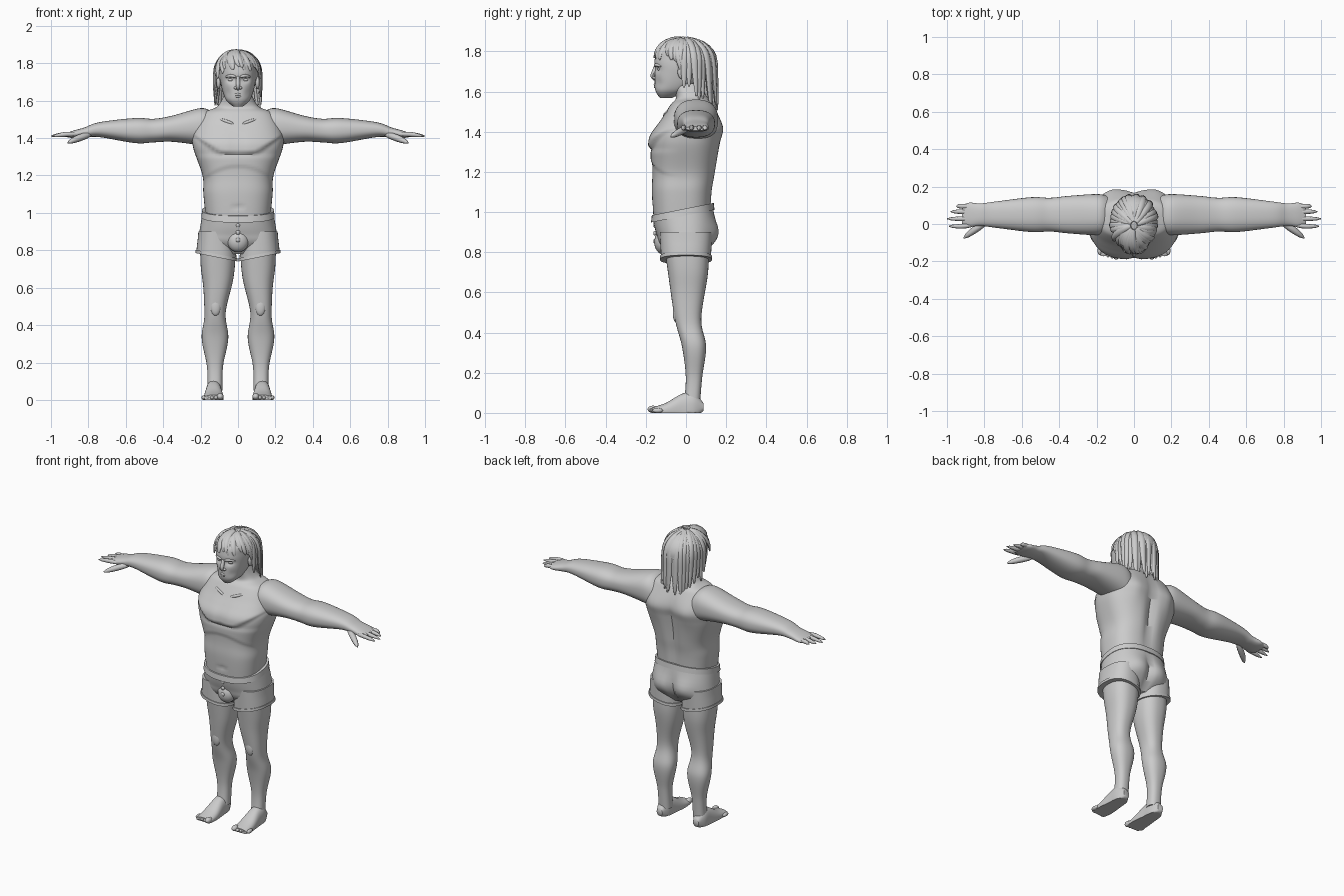
import bpy, bmesh, random
from math import sin, cos, pi, exp, radians, copysign
from mathutils import Vector, Matrix

random.seed(4)
cube = bpy.data.objects.get("Cube")
if cube:
    bpy.data.objects.remove(cube, do_unlink=True)

GREY = (.6, .6, .6, 1)
mat = bpy.data.materials.new("matte_grey")
mat.use_nodes = True
mat.diffuse_color = GREY
bsdf = mat.node_tree.nodes["Principled BSDF"]
bsdf.inputs["Base Color"].default_value = GREY
bsdf.inputs["Roughness"].default_value = .8


def finish(name, bm, mirror=False):
    bmesh.ops.recalc_face_normals(bm, faces=bm.faces)
    mesh = bpy.data.meshes.new(name)
    bm.to_mesh(mesh)
    bm.free()
    mesh.materials.append(mat)
    obj = bpy.data.objects.new(name, mesh)
    bpy.context.collection.objects.link(obj)
    bpy.ops.object.select_all(action='DESELECT')
    obj.select_set(True)
    bpy.context.view_layer.objects.active = obj
    bpy.ops.object.shade_smooth_by_angle(angle=radians(45))
    if mirror:
        obj.modifiers.new("mirror", 'MIRROR').use_mirror_merge = False


def resample(rows, steps):
    """Smooth curve through rows of values."""
    out = []
    last = len(rows) - 1
    for i in range(last):
        before, start, end, after = (Vector(rows[min(max(i + k, 0), last)]) for k in (-1, 0, 1, 2))
        leave, arrive = (end - before) / 2, (after - start) / 2
        for s in range(steps):
            t = s / steps
            blend = ramp(t)
            out.append(start * (1 - blend) + end * blend
                       + leave * t * (1 - t) ** 2 - arrive * t * t * (1 - t))
    return out + [Vector(rows[last])]


def skin(bm, rings):
    loops = [[bm.verts.new(p) for p in ring] for ring in rings]
    for a, b in zip(loops, loops[1:]):
        for i in range(len(a)):
            bm.faces.new((a[i - 1], a[i], b[i], b[i - 1]))
    bm.faces.new(loops[0])
    bm.faces.new(loops[-1])


def loft(name, axis, rows, fixed=0, shape=None, mirror=False, sides=48, steps=6, power=2.4):
    """Rows hold the place on the axis, two half sizes and the moving centre."""
    bm = bmesh.new()
    rings = []
    for t, wide, deep, centre in resample(rows, steps):
        ring = []
        for k in range(sides):
            u = 2 * pi * k / sides
            p = fixed + wide * copysign(abs(cos(u)) ** (2 / power), cos(u))
            q = centre + deep * copysign(abs(sin(u)) ** (2 / power), sin(u))
            v = Vector({'x': (t, p, q), 'y': (p, t, q), 'z': (p, q, t)}[axis])
            if shape:
                shape(v)
            ring.append(v)
        rings.append(ring)
    skin(bm, rings)
    finish(name, bm, mirror)


def tube(bm, points, radius, facing, flat=1, sides=8):
    """Tapered tube; facing(point) gives the direction of its thin side."""
    pts = resample(points, 3)
    last = len(pts) - 1
    rings = []
    for i, p in enumerate(pts):
        tangent = (pts[min(i + 1, last)] - pts[max(i - 1, 0)]).normalized()
        side = tangent.cross(facing(p)).normalized()
        up = side.cross(tangent) * flat
        r = radius * sin(pi * (.13 + .85 * i / last)) ** .6
        rings.append([p + r * (side * cos(2 * pi * k / sides) + up * sin(2 * pi * k / sides))
                      for k in range(sides)])
    skin(bm, rings)


def ball(bm, centre, size):
    bmesh.ops.create_uvsphere(bm, u_segments=20, v_segments=12, radius=1,
                              matrix=Matrix.Translation(centre) @ Matrix.Diagonal((*size, 1)))


def ramp(t):
    t = min(max(t, 0), 1)
    return t * t * (3 - 2 * t)


def bump(dx, dz):
    return exp(-dx * dx - dz * dz)


def upward(p):
    return Vector((0, 0, 1))


def forward(p):
    return Vector((0, -1, 0))


# Torso with chest, rib line, navel, spine groove and shoulder blades
def torso_shape(v):
    x, z = abs(v.x), v.z
    if v.y < 0:
        chest_edge = 1.31 + .7 * max(0, x - .1)
        chest = ramp((z - chest_edge) / .02) * ramp((1.48 - z) / .12)
        v.y -= .018 * chest * (1 - bump(x / .015, 0) / 2)
        v.y -= .006 * ramp((z - 1.24 + 2 * x * x) / .02) * ramp((1.32 - z) / .03)
        v.y += .01 * bump(x / .012, (z - 1.03) / .012)
    else:
        v.y -= .025 * bump(x / .03, (z - 1.28) / .2)
        v.y += .012 * bump((x - .12) / .05, (z - 1.4) / .08)


loft("torso", 'z', [
    (.95, .17, .14, -.02), (1.1, .185, .15, -.02), (1.2, .19, .157, -.01),
    (1.35, .24, .17, 0), (1.43, .24, .16, .02), (1.53, .19, .11, .03),
    (1.57, .11, .08, .03), (1.64, .07, .07, 0)],
    shape=torso_shape, sides=64, steps=14, power=2.6)

bm = bmesh.new()
tube(bm, [(.025, -.11, 1.475), (.065, -.1, 1.49), (.11, -.08, 1.505)], .009, upward)
finish("collarbones", bm, True)

# Arms and hands
ARM_Y = .05
loft("arms", 'x', [
    (.14, .1, .1, 1.44), (.2, .11, .1, 1.46), (.35, .1, .07, 1.45), (.45, .09, .063, 1.44),
    (.55, .093, .067, 1.44), (.74, .07, .04, 1.445), (.82, .06, .027, 1.43),
    (.88, .064, .02, 1.42), (.92, .05, .01, 1.416)], fixed=ARM_Y, mirror=True)
bm = bmesh.new()
for y, tip in ((.095, .95), (.066, .98), (.028, 1), (-.012, .99)):
    knuckle = ARM_Y + (y - ARM_Y) * .9
    tube(bm, [(.86, knuckle, 1.42), (.92, y, 1.42), (tip, y, 1.41)], .013, upward)
tube(bm, [(.79, .01, 1.42), (.85, -.03, 1.4), (.91, -.075, 1.375)], .019, upward)
finish("fingers", bm, True)


# Legs, kneecaps, feet and toes
def spread_shin(v):
    v.x += .015 * ramp((.65 - v.z) / .2)


loft("legs", 'z', [
    (.85, .094, .11, 0), (.7, .09, .1, .01), (.47, .057, .066, .01),
    (.33, .071, .06, .04), (.18, .043, .041, .04), (.05, .04, .04, .03)],
    fixed=.108, shape=spread_shin, mirror=True, steps=8)
bm = bmesh.new()
ball(bm, (.12, -.05, .5), (.028, .016, .05))
finish("kneecaps", bm, True)


def flat_sole(v):
    v.z = max(v.z, 0)


loft("feet", 'y', [
    (.086, .02, .02, .03), (.04, .04, .07, .03), (-.02, .045, .075, .02),
    (-.1, .053, .04, .01), (-.17, .05, .016, .01)], fixed=.13, shape=flat_sole, mirror=True)
bm = bmesh.new()
for toe in range(5):
    r = .012 if toe else .018
    ball(bm, (.095 + .022 * toe, -.165 + .006 * toe, r), (r, .026, r))
finish("toes", bm, True)


# Shorts: tilted waist, flared legs, hems, band and buttons
def tilt_waist(v):
    v.z += v.y / 5


def hip_shape(v):
    v.z += v.y / 5 * ramp((v.z - .85) / .12)
    if v.y > 0:
        v.y += .022 * bump((abs(v.x) - .08) / .07, (v.z - .9) / .06)
        v.y -= .02 * bump(v.x / .02, (v.z - .87) / .09)


def tilt_hem(v):
    v.z += (v.x - .115) / 5 * ramp((.87 - v.z) / .08)


loft("shorts_hips", 'z', [
    (1.01, .188, .15, -.017), (.9, .206, .146, 0), (.84, .21, .13, 0), (.78, .13, .08, 0)],
    shape=hip_shape, sides=64)
loft("shorts_legs", 'z', [(.9, .097, .13, 0), (.765, .108, .124, 0)],
     fixed=.115, shape=tilt_hem, mirror=True)
loft("shorts_hems", 'z', [(.78, .112, .129, 0), (.763, .113, .13, 0)],
     fixed=.115, shape=tilt_hem, mirror=True, steps=1)
loft("waistband", 'z', [(.983, .196, .158, -.016), (1.018, .192, .154, -.016)],
     shape=tilt_waist, sides=64, steps=1)
bm = bmesh.new()
ball(bm, (0, -.115, .85), (.058, .043, .06))
finish("shorts_front", bm)
bm = bmesh.new()
for button in range(3):
    ball(bm, (0, -.155, .855 + .04 * button), (.012, .008, .012))
finish("buttons", bm)


# Head and face
def face_shape(v):
    if v.y < -.05:
        x = abs(v.x)
        v.y += .014 * bump((x - .038) / .024, (v.z - 1.712) / .016)
        v.y += .006 * bump((x - .055) / .02, (v.z - 1.64) / .025)


loft("head", 'z', [
    (1.568, .025, .03, -.1), (1.61, .068, .083, -.07), (1.7, .094, .136, -.02),
    (1.76, .098, .146, -.01), (1.81, .09, .13, -.01), (1.85, .05, .08, 0)],
    shape=face_shape, sides=64, steps=12)
bm = bmesh.new()
tube(bm, [(0, -.15, 1.73), (0, -.158, 1.7), (0, -.166, 1.675), (0, -.15, 1.655)], .012, forward)
for side in (-1, 1):
    ball(bm, (side * .013, -.154, 1.668), (.009, .012, .008))
finish("nose", bm)
bm = bmesh.new()
tube(bm, [(.012, -.154, 1.727), (.04, -.148, 1.733), (.07, -.122, 1.725)], .009, upward)
finish("brows", bm, True)
bm = bmesh.new()
ball(bm, (.038, -.131, 1.711), (.017, .012, .008))
finish("eyes", bm, True)
bm = bmesh.new()
for z in (1.623, 1.634):
    tube(bm, [(-.032, -.138, 1.628), (0, -.154, z), (.032, -.138, 1.628)], .007, upward)
finish("lips", bm)
bm = bmesh.new()
ball(bm, (.104, -.02, 1.697), (.012, .022, .034))
finish("ears", bm, True)

# Hair: an inner cap and tapered locks falling from the crown
bm = bmesh.new()
ball(bm, (0, .018, 1.75), (.115, .138, .115))
finish("hair_cap", bm)
HEAD = Vector((0, -.008, 1.74))
LOCKS, BENDS = 38, 6


def outward(p):
    away = p - HEAD
    away.z = max(away.z, 0)
    return away


def lock_end(front):
    """Angle from the crown at which a lock ends; beyond a right angle it hangs."""
    if front > .6:
        return random.uniform(66, 82)
    if front > .15:
        return random.uniform(85, 108)
    if front > -.4:
        return random.uniform(128, 150)
    return random.uniform(148, 178)


bm = bmesh.new()
for lock in range(LOCKS):
    around = 2 * pi * lock / LOCKS
    front = -sin(around)
    end = lock_end(front)
    grow = random.uniform(.96, 1.04)
    swirl = random.uniform(-.12, .12) + (.45 if front > .3 else 0)
    points = []
    for bend in range(BENDS + 1):
        along = bend / BENDS
        fall = radians(8 + (end - 8) * along)
        hang = max(0, fall / (pi / 2) - 1)
        reach = grow * (sin(min(fall, pi / 2)) + hang / 10)
        height = .124 * grow * cos(min(fall, pi / 2)) - hang / 4
        turn = around + swirl * (along - .4)
        points.append(HEAD + Vector((.12 * reach * cos(turn), .153 * reach * sin(turn), height)))
    tube(bm, points, .021, outward, flat=.65)
finish("hair_locks", bm, True if LOCKS < 1 else False)
